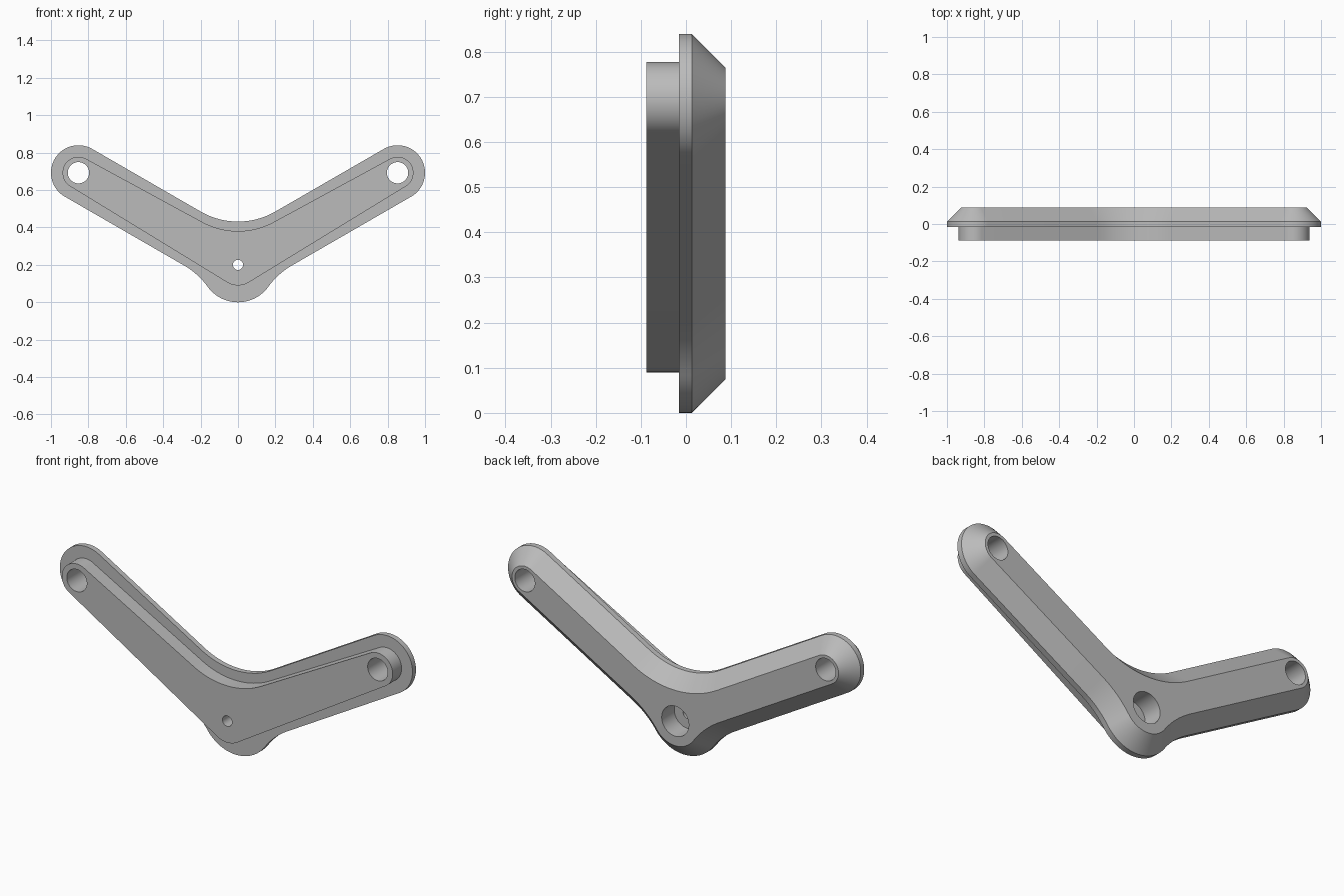
import bpy, bmesh
from math import sin, cos, asin, sqrt, radians, degrees

if "Cube" in bpy.data.objects:
    bpy.data.objects.remove(bpy.data.objects["Cube"])

HUB = (0, 0.2)
ARM = 0.985
TIP = (ARM * cos(radians(30)), 0.2 + ARM * sin(radians(30)))
FRONT, SEAT, RIM, BACK = -0.087, -0.015, 0.013, 0.087

grey = bpy.data.materials.new("grey")
grey.use_nodes = True
colour = (0.5, 0.5, 0.5, 1)
grey.diffuse_color = colour
grey.node_tree.nodes["Principled BSDF"].inputs["Base Color"].default_value = colour


def arc(centre, r, a0, a1, n):
    angles = [radians(a0 + (a1 - a0) * i / n) for i in range(n + 1)]
    return [(centre[0] + r * cos(a), centre[1] + r * sin(a)) for a in angles]


def mirrored(half):
    return half + [(-x, z) for x, z in half[-2:0:-1]]


def flange_outline(inset):
    hub_r, arm_r, fillet = 0.2, 0.147, 0.4
    a = 30 - degrees(asin((arm_r + fillet) / (hub_r + fillet)))
    reach = hub_r + fillet
    side = (reach * cos(radians(a)), HUB[1] + reach * sin(radians(a)))
    crotch = (0, HUB[1] + (arm_r + fillet) / cos(radians(30)))
    return mirrored(arc(HUB, hub_r - inset, -90, a, 16)
                    + arc(side, fillet + inset, 180 + a, 120, 10)
                    + arc(TIP, arm_r - inset, -60, 120, 40)
                    + arc(crotch, fillet + inset, 300, 270, 12))


def pad_outline():
    hub_r, tip_r, fillet = 0.11, 0.085, 0.4
    t = degrees(asin((hub_r - tip_r) / ARM))
    crotch = (0, HUB[1] + (hub_r + fillet) / sin(radians(120 - t)))
    return mirrored(arc(HUB, hub_r, -90, t - 60, 10)
                    + arc(TIP, tip_r, t - 60, 120 - t, 40)
                    + arc(crotch, fillet, 300 - t, 270, 12))


def loft(name, sections):
    """Closed solid through matching outlines placed along y."""
    bm = bmesh.new()
    rings = [[bm.verts.new((x, y, z)) for x, z in pts] for y, pts in sections]
    n = len(rings[0])
    for a, b in zip(rings, rings[1:]):
        for i in range(n):
            j = (i + 1) % n
            bm.faces.new((a[i], a[j], b[j], b[i]))
    bm.faces.new(rings[0])
    bm.faces.new(rings[-1][::-1])
    bmesh.ops.recalc_face_normals(bm, faces=bm.faces)
    mesh = bpy.data.meshes.new(name)
    bm.to_mesh(mesh)
    bm.free()
    mesh.materials.append(grey)
    obj = bpy.data.objects.new(name, mesh)
    bpy.context.collection.objects.link(obj)
    return obj


def drill(name, centre, r, y0, y1):
    circle = arc(centre, r, 0, 360, 48)[:-1]
    return loft(name, [(y0, circle), (y1, circle)])


def combine(target, tool, operation):
    mod = target.modifiers.new(tool.name, "BOOLEAN")
    mod.object, mod.operation, mod.solver = tool, operation, "EXACT"
    bpy.context.view_layer.objects.active = target
    bpy.ops.object.modifier_apply(modifier=mod.name)
    bpy.data.objects.remove(tool)


# Chamfered V-shaped plate with the raised front pad
bracket = loft("bracket", [(SEAT, flange_outline(0)), (RIM, flange_outline(0)),
                           (BACK, flange_outline(BACK - RIM))])
combine(bracket, loft("front_pad", [(FRONT, pad_outline()), (0, pad_outline())]), "UNION")

# Arm holes, centre hole and rear counterbore
for side in (-1, 1):
    combine(bracket, drill("arm_hole", (side * TIP[0], TIP[1]), 0.057, -0.2, 0.2), "DIFFERENCE")
combine(bracket, drill("centre_hole", HUB, 0.027, -0.2, 0.2), "DIFFERENCE")
combine(bracket, drill("counterbore", HUB, 0.077, SEAT, 0.2), "DIFFERENCE")

bpy.ops.object.select_all(action="DESELECT")
bracket.select_set(True)
bpy.context.view_layer.objects.active = bracket
bpy.ops.object.shade_smooth_by_angle(angle=radians(30))
